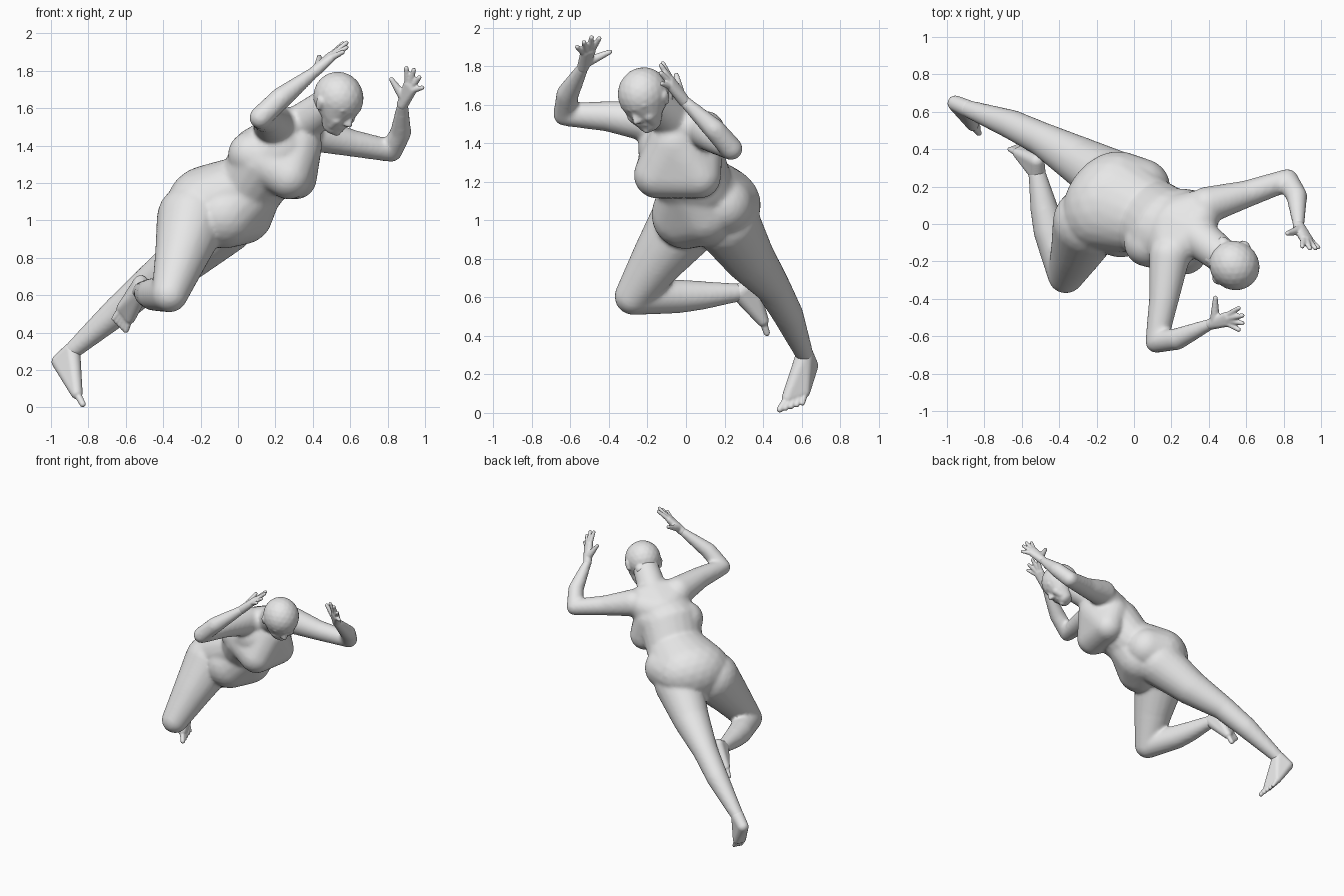
import bpy, bmesh
from mathutils import Vector, Matrix

cube = bpy.data.objects.get("Cube")
if cube:
    bpy.data.objects.remove(cube)

skin = bpy.data.materials.new("plain_grey_skin")
skin.use_nodes = True
skin.diffuse_color = (0.8, 0.8, 0.8, 1)
skin.node_tree.nodes["Principled BSDF"].inputs["Base Color"].default_value = (0.8, 0.8, 0.8, 1)

# Unit sphere directions shared by every ball
tmp = bmesh.new()
bmesh.ops.create_icosphere(tmp, subdivisions=3, radius=1)
UNIT = [v.co.copy() for v in tmp.verts]
tmp.free()

SIDE = Vector((0.61, 0.76, 0.04)).normalized()   # direction of the figure's own left
SPINE = (0.68, -0.37, 0.63)


def frame(up):
    """Columns: own left, own front, up along the part."""
    up = Vector(up).normalized()
    front = SIDE.cross(up).normalized()
    return Matrix((up.cross(front), front, up)).transposed()


def ball(c, r, up=SPINE):
    c = Vector(c)
    if isinstance(r, (int, float)):
        return [c + v * r for v in UNIT]
    m = frame(up)
    return [c + m @ Vector((v.x * r[0], v.y * r[1], v.z * r[2])) for v in UNIT]


def hull(bm, *balls):
    """Adds the convex skin round a group of balls."""
    part = bmesh.new()
    for b in balls:
        for p in b:
            part.verts.new(p)
    bmesh.ops.convex_hull(part, input=list(part.verts))
    bmesh.ops.delete(part, geom=[v for v in part.verts if not v.link_faces], context='VERTS')
    bmesh.ops.recalc_face_normals(part, faces=list(part.faces))
    me = bpy.data.meshes.new("part")
    part.to_mesh(me)
    part.free()
    bm.from_mesh(me)
    bpy.data.meshes.remove(me)


def chain(bm, *balls):
    for a, b in zip(balls, balls[1:]):
        hull(bm, a, b)


def limb(bm, stations):
    chain(bm, *[ball(s[:3], s[3]) for s in stations])


def finish(name, bm, voxel, rounds):
    """Fuses the pieces into one smooth skin."""
    me = bpy.data.meshes.new(name)
    bm.to_mesh(me)
    bm.free()
    ob = bpy.data.objects.new(name, me)
    bpy.context.collection.objects.link(ob)
    bpy.context.view_layer.objects.active = ob
    ob.select_set(True)
    fuse = ob.modifiers.new("fuse", 'REMESH')
    fuse.mode = 'VOXEL'
    fuse.voxel_size = voxel
    soft = ob.modifiers.new("soften", 'SMOOTH')
    soft.factor = 0.5
    soft.iterations = rounds
    for mod in ("fuse", "soften"):
        bpy.ops.object.modifier_apply(modifier=mod)
    ob.data.materials.clear()
    ob.data.materials.append(skin)
    ob.data.polygons.foreach_set("use_smooth", [True] * len(ob.data.polygons))
    ob.select_set(False)


# Torso: pelvis, waist, ribs, chest
body = bmesh.new()
pelvis = ball((-0.14, 0.125, 1.08), (0.285, 0.22, 0.22), (0.65, -0.45, 0.6))
chain(body, pelvis,
      ball((0.07, 0.04, 1.19), (0.215, 0.18, 0.1)),
      ball((0.15, -0.02, 1.32), (0.23, 0.2, 0.1)),
      ball((0.24, -0.04, 1.38), (0.22, 0.19, 0.17)))
hull(body, pelvis, ball((0.04, 0.195, 1.08), 0.155))                            # left hip roll
hull(body, ball((-0.07, 0.0, 1.03), 0.18), ball((0.02, 0.1, 1.04), 0.17),
     ball((0.07, 0.04, 1.17), 0.17))                                            # belly

# Chest: one broad sagging mass
hull(body, ball((0.27, -0.15, 1.235), 0.122), ball((0.31, 0.07, 1.225), 0.112),
     ball((0.075, -0.1, 1.35), 0.13), ball((0.26, 0.06, 1.36), 0.13), ball((0.31, -0.06, 1.4), 0.14))

# Shoulder girdle and neck
right_shoulder, left_shoulder = (0.19, -0.17, 1.51), (0.39, 0.1, 1.47)
neck = ball((0.32, -0.05, 1.5), 0.11)
hull(body, ball(right_shoulder, 0.09), neck, ball(left_shoulder, 0.088),
     ball((0.22, -0.02, 1.4), (0.2, 0.165, 0.12)))
hull(body, neck, ball((0.47, -0.17, 1.61), 0.095))

# Arms
limb(body, [right_shoulder + (0.11,), (0.16, -0.4, 1.54, 0.08), (0.12, -0.63, 1.55, 0.06),
            (0.23, -0.615, 1.655, 0.059), (0.41, -0.535, 1.795, 0.031)])
limb(body, [left_shoulder + (0.1,), (0.6, 0.16, 1.415, 0.073), (0.82, 0.235, 1.372, 0.06),
            (0.87, 0.15, 1.47, 0.057), (0.88, -0.01, 1.62, 0.031)])

# Legs
limb(body, [(-0.245, 0.01, 1.01, 0.19), (-0.3, -0.13, 0.82, 0.144), (-0.365, -0.275, 0.605, 0.097),
            (-0.45, -0.04, 0.605, 0.088), (-0.48, 0.08, 0.61, 0.075), (-0.52, 0.28, 0.625, 0.046)])
limb(body, [(-0.08, 0.21, 0.99, 0.175), (-0.27, 0.325, 0.81, 0.134), (-0.485, 0.45, 0.655, 0.092),
            (-0.65, 0.53, 0.51, 0.08), (-0.89, 0.617, 0.3, 0.047)])
finish("body", body, 0.012, 10)

# Head, placed in its own left / front / up directions
HEAD_UP = (0.5, -0.45, 0.74)
HEAD = Vector((0.54, -0.224, 1.655))
HEAD_AXES = frame(HEAD_UP)


def face(x, y, z, r):
    return ball(HEAD + HEAD_AXES @ Vector((x, y, z)), r, HEAD_UP)


head = bmesh.new()
skull = face(0, -0.005, 0, (0.13, 0.14, 0.135))
mid_face = face(0, 0.045, -0.06, (0.105, 0.085, 0.08))
hull(head, skull, mid_face)
hull(head, mid_face, face(0, 0.065, -0.14, (0.068, 0.058, 0.042)))
hull(head, face(-0.05, -0.08, -0.1, 0.038), face(0.05, -0.08, -0.1, 0.038))     # nape roll
hull(head, face(0, 0.122, -0.02, 0.012), face(-0.013, 0.133, -0.068, 0.013),
     face(0.013, 0.133, -0.068, 0.013), face(0, 0.147, -0.062, 0.014))          # nose
hull(head, face(-0.024, 0.115, -0.108, 0.011), face(0.024, 0.115, -0.108, 0.011))  # lips
hull(head, face(0, 0.108, -0.152, 0.02), face(0, 0.08, -0.145, 0.03))           # chin
for k in (-1, 1):
    hull(head, face(k * 0.015, 0.122, 0.008, 0.014), face(k * 0.07, 0.097, 0.008, 0.016))  # brow
    hull(head, face(k * 0.05, 0.088, -0.07, 0.036), face(k * 0.045, 0.08, -0.11, 0.032))   # cheek
    hull(head, face(k * 0.128, -0.012, -0.025, (0.012, 0.026, 0.022)),
         face(k * 0.12, -0.004, -0.062, (0.012, 0.016, 0.016)))                 # ear
finish("head", head, 0.007, 5)


# Hands: palm hull plus thumb and four fingers
def hand(name, wrist, palm, thumb, tips):
    bm = bmesh.new()
    wrist, palm, thumb = Vector(wrist), Vector(palm), Vector(thumb)
    tips = [Vector(t) for t in tips]
    knuckles = [palm.lerp(t, 0.33) for t in tips]
    hull(bm, ball(wrist, 0.031), *[ball(k, 0.022) for k in knuckles])
    for k, t in zip(knuckles, tips):
        hull(bm, ball(k, 0.018), ball(t, 0.0125))
    base = wrist.lerp(palm, 0.4)
    chain(bm, ball(base, 0.028), ball(base.lerp(thumb, 0.55), 0.02), ball(thumb, 0.013))
    finish(name, bm, 0.006, 4)


hand("right_hand", (0.41, -0.535, 1.795), (0.465, -0.51, 1.85), (0.435, -0.395, 1.875),
     [(0.56, -0.45, 1.945), (0.58, -0.49, 1.95), (0.58, -0.53, 1.925), (0.56, -0.565, 1.9)])
hand("left_hand", (0.88, -0.01, 1.62), (0.91, -0.06, 1.69), (0.82, -0.05, 1.755),
     [(0.9, -0.12, 1.815), (0.94, -0.13, 1.805), (0.97, -0.13, 1.765), (0.985, -0.125, 1.71)])


# Feet: wedge from ankle and heel to the ball, then five toes
def foot(name, ankle, heel, big, little):
    bm = bmesh.new()
    ankle, heel, big, little = map(Vector, (ankle, heel, big, little))
    inner, outer = heel.lerp(big, 0.74), heel.lerp(little, 0.7)
    hull(bm, ball(ankle, 0.047), ball(heel, 0.042), ball(inner, 0.032), ball(outer, 0.028))
    for i in range(5):
        t = i / 4
        hull(bm, ball(inner.lerp(outer, t), 0.02), ball(big.lerp(little, t), 0.017 - 0.004 * t))
    finish(name, bm, 0.006, 3)


foot("right_foot", (-0.52, 0.28, 0.625), (-0.52, 0.335, 0.665), (-0.6, 0.42, 0.415), (-0.665, 0.4, 0.475))
foot("left_foot", (-0.89, 0.617, 0.3), (-0.955, 0.645, 0.245), (-0.83, 0.487, 0.018), (-0.85, 0.605, 0.05))
